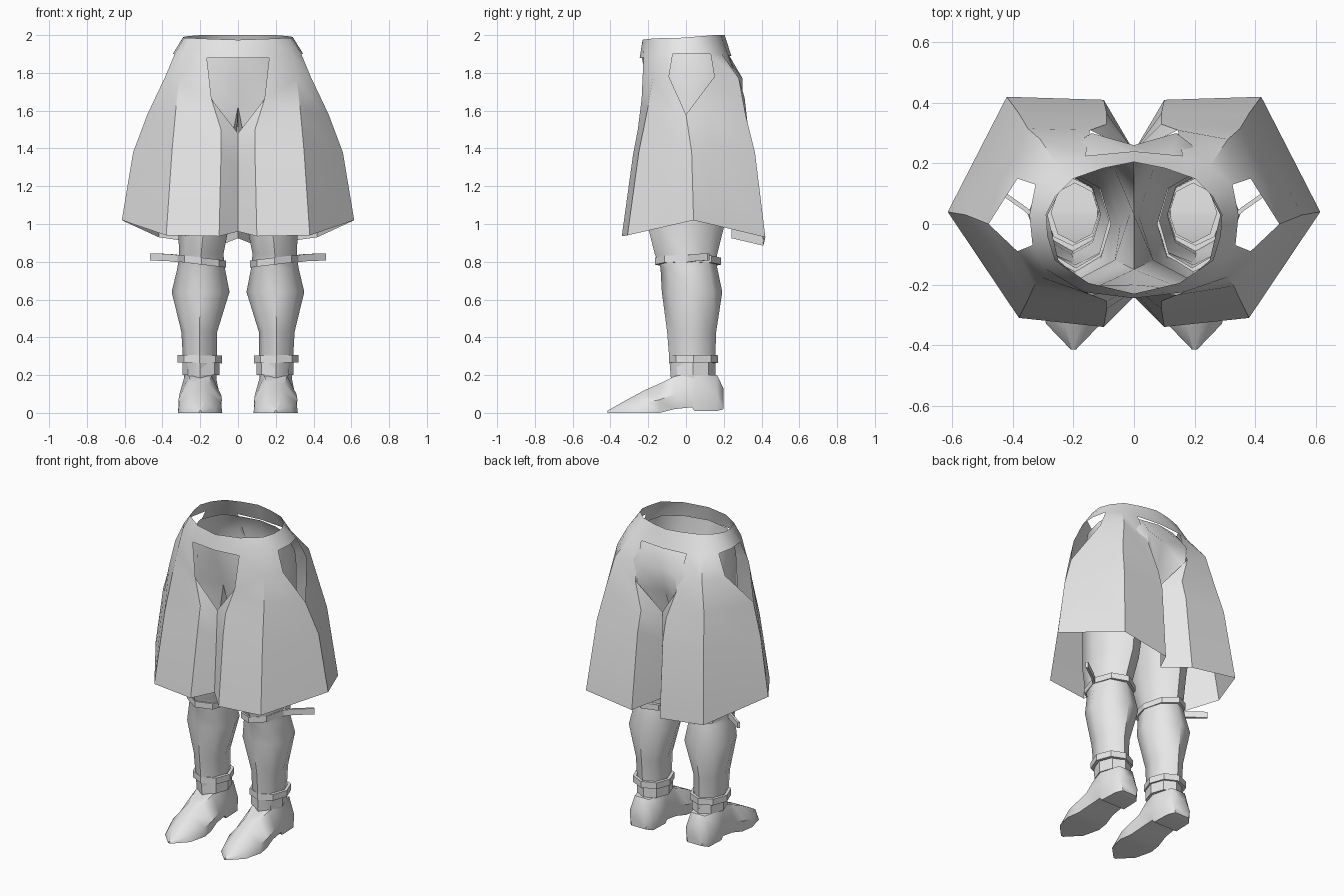
import bpy, bmesh, math
from mathutils import Vector

if "Cube" in bpy.data.objects:
    bpy.data.objects.remove(bpy.data.objects["Cube"])

GREY = bpy.data.materials.new("cloth grey")
GREY.diffuse_color = (0.8, 0.8, 0.8, 1)
GREY.use_nodes = True
GREY.node_tree.nodes["Principled BSDF"].inputs["Base Color"].default_value = GREY.diffuse_color


def build(name, patches, solid=False, angle=40):
    """Each patch is (rows of points, closed round, capped); built on +x and mirrored to -x."""
    bm = bmesh.new()
    for side in (1, -1):
        for rows, closed, capped in patches:
            grid = [[bm.verts.new((side * p[0], p[1], p[2])) if p else None for p in r]
                    for r in rows]
            n = len(rows[0])
            faces = []
            for up, low in zip(grid, grid[1:]):
                for i in range(n if closed else n - 1):
                    j = (i + 1) % n
                    if low[i] and low[j]:          # a missing lower corner leaves an opening
                        faces.append([v for v in (up[i], low[i], low[j], up[j]) if v])
            if capped:
                faces += [grid[0], grid[-1][::-1]]
            for f in faces:
                if len(f) > 2:
                    bm.faces.new(f if side == 1 else f[::-1])
    bmesh.ops.remove_doubles(bm, verts=bm.verts, dist=0.0005)
    if solid:
        bmesh.ops.recalc_face_normals(bm, faces=bm.faces)
    mesh = bpy.data.meshes.new(name)
    bm.to_mesh(mesh)
    bm.free()
    mesh.materials.append(GREY)
    ob = bpy.data.objects.new(name, mesh)
    bpy.context.collection.objects.link(ob)
    bpy.ops.object.select_all(action='DESELECT')
    ob.select_set(True)
    bpy.context.view_layer.objects.active = ob
    bpy.ops.object.shade_smooth_by_angle(angle=math.radians(angle))
    return ob


def ring(cx, cy, rx, ry, z, tilt=0.0):
    """Eight points round a leg, from the front towards the outside."""
    pts = []
    for k in range(8):
        a = math.radians(45 * k - 90)
        x = rx * math.cos(a)
        pts.append((cx + x, cy + ry * math.sin(a), z + tilt * x))
    return pts


def between(a, b, t):
    return tuple(Vector(a).lerp(Vector(b), t))


# wide split skirt: one column of points per fold, waist to hem
front_mid = [(0, -.23, 1.975), (0, -.245, 1.88), None,
             (0, -.21, 1.48), (0, -.22, 1.3), (0, -.24, .96)]
front_in = [(.15, -.195, 1.98), (.165, -.225, 1.88), (.14, -.235, 1.66),
            (.09, -.255, 1.5), (.09, -.28, 1.37), (.10, -.34, .935)]
front_out = [(.26, -.12, 1.985), (.29, -.15, 1.9), (.31, -.175, 1.77),
             (.33, -.205, 1.6), (.35, -.25, 1.38), (.38, -.31, .94)]
side = [(.29, .03, 1.99), (.345, .03, 1.9), None,
        (.48, 0, 1.58), (.555, .03, 1.38), (.615, .04, 1.02)]
back_out = [(.2, .15, 2), (.25, .19, 1.9), (.31, .28, 1.77),
            (.35, .315, 1.58), (.38, .365, 1.38), (.42, .42, .93)]
back_in = [(.1, .185, 2), (.16, .225, 1.89), (.145, .31, 1.67),
           (.09, .33, 1.5), (.09, .365, 1.37), (.10, .41, .885)]
back_mid = [(0, .205, 2), (0, .24, 1.89), None,
            (0, .24, 1.48), (0, .24, 1.3), (0, .24, .925)]
side_front = [(.285, -.04, 1.985), (.335, -.07, 1.9), (.385, -.09, 1.78),
              (.45, -.06, 1.59), between(side[4], front_out[4], .25),
              between(side[5], front_out[5], .25)]
side_back = [(.26, .09, 1.995), (.325, .13, 1.9), (.385, .15, 1.78),
             (.45, .12, 1.59), between(side[4], back_out[4], .25),
             between(side[5], back_out[5], .25)]
columns = [front_mid, front_in, front_out, side_front, side, side_back,
           back_out, back_in, back_mid]
build("split_skirt", [(list(zip(*columns)), False, False)], angle=35)

# hips and hollow legs
hip_top = [(0, -.235, 1.89), (.15, -.205, 1.89), (.25, -.12, 1.9), (.285, .03, 1.9),
           (.22, .16, 1.9), (.12, .21, 1.89), (0, .23, 1.89)]
hip_mid = [(0, -.2, 1.77), (.14, -.215, 1.77), (.26, -.14, 1.77), (.31, .03, 1.77),
           (.26, .21, 1.77), (.14, .3, 1.77), (0, .26, 1.77)]
hip_low = [(0, -.15, 1.62), (.14, -.205, 1.64), (.26, -.15, 1.66), (.3, .03, 1.66),
           (.26, .23, 1.64), (.14, .3, 1.62), (0, .21, 1.6)]
crotch = (0, .03, 1.535)
thigh_top = hip_low[1:] + [crotch, hip_low[0]]
leg_rows = [thigh_top,
            ring(.18, .03, .165, .21, 1.3),
            ring(.18, 0, .135, .205, 1.0),
            ring(.195, .0, .118, .165, .84),
            ring(.195, .015, .125, .15, .77),
            ring(.198, .032, .153, .16, .64),
            ring(.205, .03, .095, .13, .43),
            ring(.2, .035, .085, .115, .18)]
build("hips_and_legs", [([hip_top, hip_mid, hip_low], False, False),
                        (leg_rows, True, False)], angle=50)


# tied bands round knee and ankle
def band(name, cx, cy, rx, ry, z0, z1, tilt):
    t = .02
    rows = [ring(cx, cy, rx - t, ry - t, z1, tilt), ring(cx, cy, rx, ry, z1, tilt),
            ring(cx, cy, rx, ry, z0, tilt), ring(cx, cy, rx - t, ry - t, z0, tilt)]
    build(name, [(rows + rows[:1], True, False)], solid=True, angle=30)


band("knee_bands", .192, .01, .128, .175, .785, .822, .12)
band("upper_ankle_bands", .203, .04, .118, .13, .265, .305, .02)
band("lower_ankle_bands", .195, .037, .098, .118, .2, .27, 0)


# loose strap ends at the knees
def strap_section(x, y, z, h=.019, t=.005):
    return [(x - t, y + t, z - h), (x + t, y - t, z - h),
            (x + t, y - t, z + h), (x - t, y + t, z + h)]


build("knee_strap_ends", [([strap_section(.3, .0, .815), strap_section(.36, .05, .822),
                            strap_section(.46, .12, .826)], True, True)],
      solid=True, angle=30)

# pointed shoes: y, sole height, top height, then half widths at sole, middle and top
shoe = [(.198, .02, .13, .05, .06, .03),
        (.165, .01, .2, .08, .085, .05),
        (.045, .01, .205, .085, .1, .08),
        (.03, .03, .205, .085, .1, .08),
        (-.06, .02, .195, .09, .11, .06),
        (-.14, .0, .155, .105, .115, .045),
        (-.22, .0, .12, .117, .11, .035),
        (-.33, .0, .06, .09, .075, .03),
        (-.415, .0, .012, .008, .006, .004)]
rows = []
for y, z0, z1, wb, wm, wt in shoe:
    zm = z0 + .45 * (z1 - z0)
    half = [(wb, z0), (wm, zm), (wt, z1)]
    rows.append([(.2 + w, y, z) for w, z in half] + [(.2 - w, y, z) for w, z in half[::-1]])
build("pointed_shoes", [(rows, True, True)], solid=True, angle=45)
